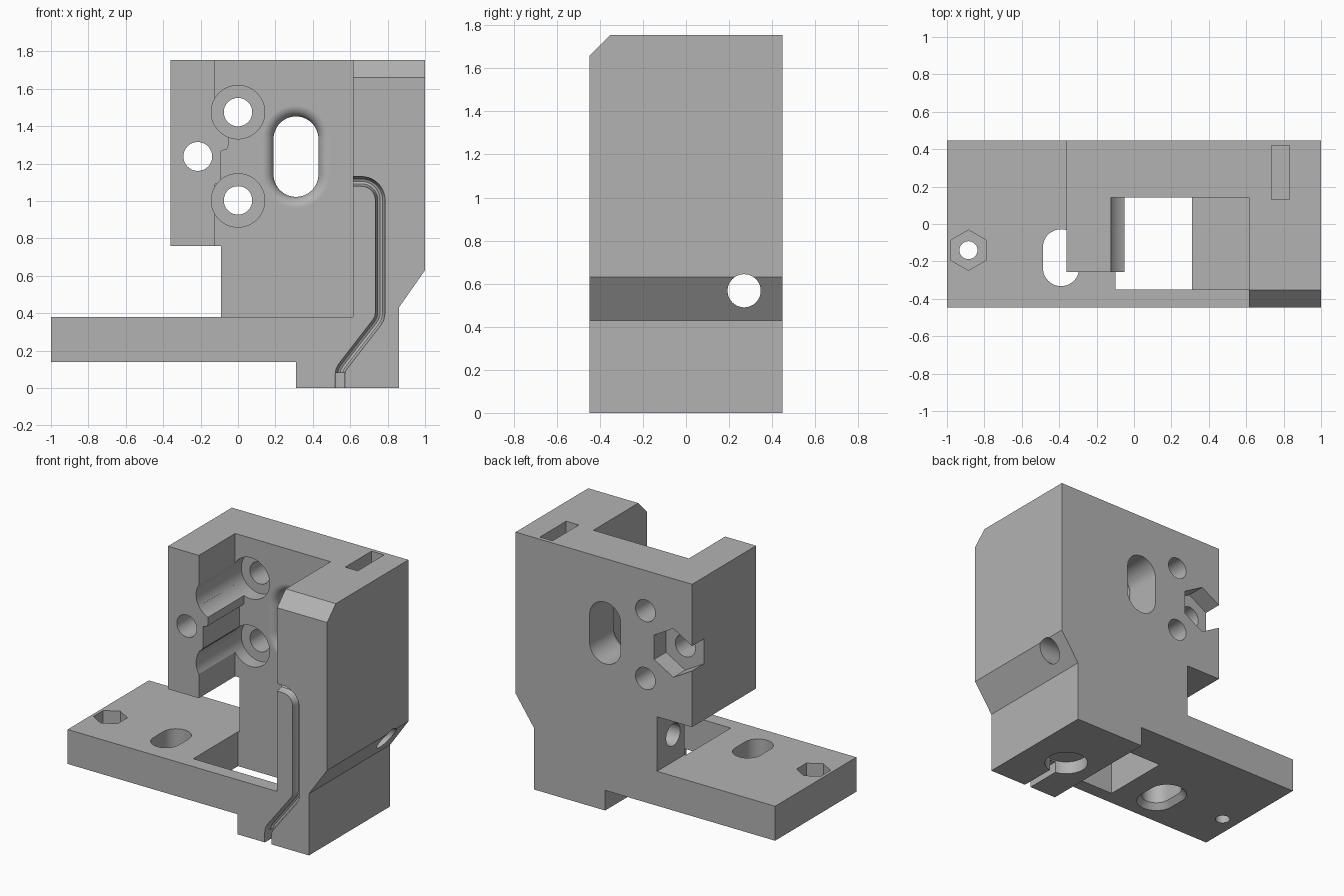
import bpy
import bmesh
from math import sin, cos, pi

if "Cube" in bpy.data.objects:
    bpy.data.objects.remove(bpy.data.objects["Cube"], do_unlink=True)

HALF = 0.447   # half depth of the bracket
TOP = 1.755

grey = bpy.data.materials.new("plain grey")
grey.use_nodes = True
grey.diffuse_color = (0.45, 0.45, 0.45, 1)
grey.node_tree.nodes["Principled BSDF"].inputs["Base Color"].default_value = grey.diffuse_color


def add_object(name, bm):
    mesh = bpy.data.meshes.new(name)
    bmesh.ops.remove_doubles(bm, verts=bm.verts, dist=1e-6)
    bmesh.ops.recalc_face_normals(bm, faces=bm.faces)
    bm.to_mesh(mesh)
    bm.free()
    obj = bpy.data.objects.new(name, mesh)
    bpy.context.collection.objects.link(obj)
    mesh.materials.append(grey)
    return obj


def loft(name, axis, sections):
    """Join equal outlines placed at depths along an axis into a solid."""
    place = {"x": lambda a, b, d: (d, a, b),
             "y": lambda a, b, d: (a, d, b),
             "z": lambda a, b, d: (a, b, d)}[axis]
    bm = bmesh.new()
    rings = [[bm.verts.new(place(a, b, d)) for a, b in ring] for ring, d in sections]
    n = len(rings[0])
    bm.faces.new(rings[0])
    bm.faces.new(rings[-1])
    for low, high in zip(rings, rings[1:]):
        for i in range(n):
            j = (i + 1) % n
            bm.faces.new((low[i], low[j], high[j], high[i]))
    return add_object(name, bm)


def prism(name, axis, ring, lo, hi):
    return loft(name, axis, [(ring, lo), (ring, hi)])


def rect(a0, a1, b0, b1):
    return [(a0, b0), (a1, b0), (a1, b1), (a0, b1)]


def circle(a, b, r, n=48):
    return [(a + r * sin(2 * pi * i / n), b + r * cos(2 * pi * i / n)) for i in range(n)]


def stadium(a, b0, b1, r, n=24):
    upper = [(a + r * cos(pi * i / n), b1 + r * sin(pi * i / n)) for i in range(n + 1)]
    lower = [(a - r * cos(pi * i / n), b0 - r * sin(pi * i / n)) for i in range(n + 1)]
    return upper + lower


# Main body silhouette, pushed through the full depth
body = prism("bracket_body", "y", [
    (-1, 0.14), (0.31, 0.14), (0.31, 0), (0.86, 0), (0.86, 0.43), (1, 0.63),
    (1, TOP), (-0.36, TOP), (-0.36, 0.76), (-0.09, 0.76), (-0.09, 0.38), (-1, 0.38)],
    -HALF, HALF)
cuts = []

# Front cavity between the left arm and the right block
cuts.append(prism("cavity", "y", [
    (0.614, 0.38), (0.614, 2), (-0.122, 2), (-0.122, 1.4), (-0.052, 1.4), (-0.052, 1.295),
    (-0.06, 1.276), (-0.09, 1.268), (-0.09, 1.09), (-0.122, 1.09), (-0.122, 0.6),
    (-0.09, 0.38)], -1, 0.143))
cuts.append(prism("arm_front_trim", "z", rect(-1.2, 0.1, -1, -0.257), 0.5, 2))

# Window in the base plate
cuts.append(prism("base_window", "z", rect(-0.1, 0.614, -0.35, 0.143), 0.135, 0.5))

# Sloped front edge on top of the right block
cuts.append(prism("top_chamfer", "x", [
    (-HALF, 1.66), (-0.352, TOP), (-0.352, 2), (-0.6, 2), (-0.6, 1.66)], 0.5, 1.2))

# Two counterbored screw holes
for z in (1.475, 1.003):
    cuts.append(prism("counterbore", "y", circle(0, z, 0.143), -0.4, 0.24))
    cuts.append(prism("screw_hole", "y", circle(0, z, 0.076), 0, 1))

# Arm hole with a hexagonal nut pocket behind
cuts.append(prism("arm_hole", "y", circle(-0.215, 1.238, 0.077), -1, 1))
cuts.append(prism("arm_nut_pocket", "y", circle(-0.215, 1.238, 0.17, 6), 0.315, 1))

# Long slot in the back wall with a rounded front lip
lip = 0.06
sections = [(stadium(0.31, 1.142, 1.332, 0.12), 1)]
for i in range(9):
    t = pi / 2 * i / 8
    sections.append((stadium(0.31, 1.142, 1.332, 0.12 + lip * (1 - cos(t))),
                     0.143 + lip * (1 - sin(t))))
sections.append((stadium(0.31, 1.142, 1.332, 0.12 + lip), 0))
cuts.append(loft("wall_slot", "y", sections))

# Base plate slot, flared underneath
flared, plain = [stadium(-0.39, -0.235, -0.125, r) for r in (0.13, 0.097)]
cuts.append(loft("base_slot", "z", [(flared, 0), (flared, 0.14), (plain, 0.18), (plain, 0.45)]))

# Base plate hole with hexagonal pocket
cuts.append(prism("base_hole", "z", circle(-0.885, -0.14, 0.048), 0, 0.45))
cuts.append(prism("base_nut_pocket", "z", circle(-0.885, -0.14, 0.108, 6), 0.26, 0.45))

# Sideways hole and the slit in the top
cuts.append(prism("cross_hole", "x", circle(0.27, 0.567, 0.077), -0.5, 1.2))
cuts.append(prism("top_slit", "z", rect(0.735, 0.832, 0.13, 0.42), 1.5, 2))

# Round recess under the foot and its wire slot
cuts.append(prism("foot_recess", "z", circle(0.545, -0.05, 0.142), -0.1, 0.09))
cuts.append(prism("foot_slot", "z", rect(0.521, 0.569, -1, -0.05), -0.1, 0.08))

# Wire groove down the front of the right block
path = [(0.5, 1.105)]
path += [(0.66 + 0.1 * sin(pi / 2 * i / 10), 1.005 + 0.1 * cos(pi / 2 * i / 10))
         for i in range(11)]
path += [(0.76, 0.4), (0.755, 0.373), (0.742, 0.35), (0.56, 0.115), (0.549, 0.095),
         (0.545, 0.07), (0.545, -0.1)]
curve = bpy.data.curves.new("groove_path", "CURVE")
curve.dimensions = "3D"
curve.bevel_depth = 0.026
curve.bevel_resolution = 4
curve.use_fill_caps = True
spline = curve.splines.new("POLY")
spline.points.add(len(path) - 1)
for point, (x, z) in zip(spline.points, path):
    point.co = (x, 0, z, 1)
guide = bpy.data.objects.new("groove_guide", curve)
bpy.context.collection.objects.link(guide)
bpy.context.view_layer.update()
tube = guide.evaluated_get(bpy.context.evaluated_depsgraph_get()).to_mesh()
bm = bmesh.new()
bm.from_mesh(tube)
for v in bm.verts:
    v.co.y = v.co.y * 2 - HALF
bpy.data.objects.remove(guide, do_unlink=True)
cuts.append(add_object("wire_groove", bm))

# Carve everything out of the body
bpy.ops.object.select_all(action="DESELECT")
bpy.context.view_layer.objects.active = body
body.select_set(True)
for cutter in cuts:
    cutter.hide_render = True
    mod = body.modifiers.new(cutter.name, "BOOLEAN")
    mod.operation = "DIFFERENCE"
    mod.solver = "EXACT"
    mod.object = cutter
    bpy.ops.object.modifier_apply(modifier=mod.name)
    bpy.data.objects.remove(cutter, do_unlink=True)

# Smooth the curved walls and keep the flats flat
bpy.ops.object.shade_smooth_by_angle(angle=pi / 6)
weighted = body.modifiers.new("flat_faces", "WEIGHTED_NORMAL")
weighted.keep_sharp = True
